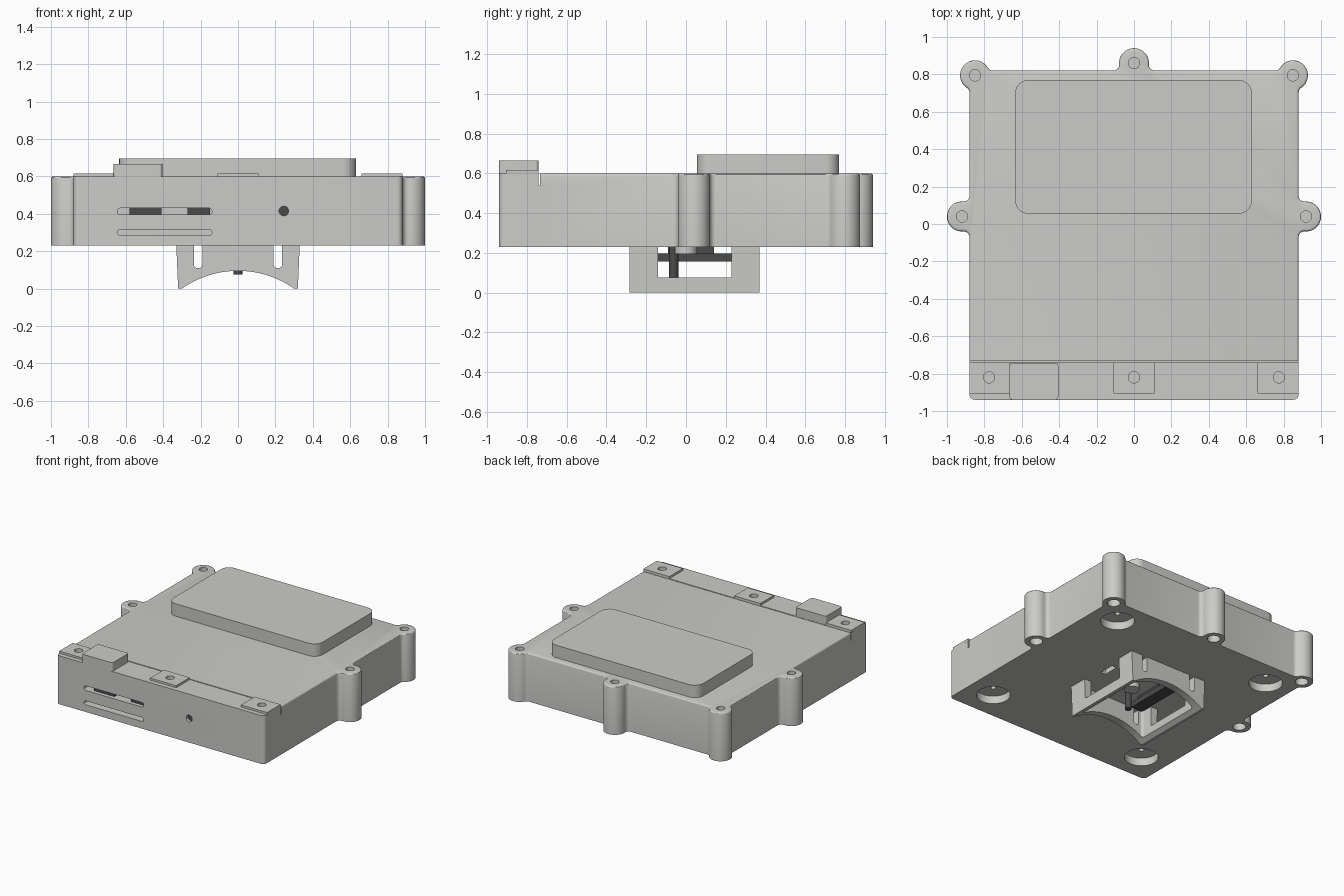
import bpy, bmesh, math
from mathutils import Vector

cube = bpy.data.objects.get("Cube")
if cube:
    bpy.data.objects.remove(cube)


def material(name, rgb):
    m = bpy.data.materials.new(name)
    m.use_nodes = True
    m.diffuse_color = (*rgb, 1)
    m.node_tree.nodes["Principled BSDF"].inputs["Base Color"].default_value = (*rgb, 1)
    return m


GREY = material("light_grey", (0.6, 0.6, 0.58))
DARK = material("dark_grey", (0.07, 0.07, 0.07))


# ---- profile helpers ----
def arc(c, r, a0, a1, n=8):
    return [(c[0] + r * math.cos(a0 + (a1 - a0) * i / n),
             c[1] + r * math.sin(a0 + (a1 - a0) * i / n)) for i in range(n + 1)]


def circle(x, y, r, n=32):
    return arc((x, y), r, 0, math.tau, n)[:-1]


def rect(x0, x1, y0, y1, r=0):
    if not r:
        return [(x0, y0), (x1, y0), (x1, y1), (x0, y1)]
    centres = [(x1 - r, y1 - r), (x0 + r, y1 - r), (x0 + r, y0 + r), (x1 - r, y0 + r)]
    return [p for i, c in enumerate(centres)
            for p in arc(c, r, i * math.pi / 2, (i + 1) * math.pi / 2)]


# ---- solids: each part is (profile, low, high, extrusion axis) ----
def fill(bm, pts, lo, hi, axis="z"):
    place = {"z": lambda u, v, w: (u, v, w),
             "y": lambda u, v, w: (u, w, v),
             "x": lambda u, v, w: (w, u, v)}[axis]
    a, b = ([bm.verts.new(place(u, v, w)) for u, v in pts] for w in (lo, hi))
    bm.faces.new(a)
    bm.faces.new(b)
    for i in range(len(a)):
        j = (i + 1) % len(a)
        bm.faces.new((a[i], a[j], b[j], b[i]))


def solid(name, parts, mat=GREY, edit=None):
    bm = bmesh.new()
    for p in parts:
        fill(bm, *p)
    bmesh.ops.recalc_face_normals(bm, faces=bm.faces)
    if edit:
        edit(bm)
    me = bpy.data.meshes.new(name)
    bm.to_mesh(me)
    bm.free()
    me.materials.append(mat)
    ob = bpy.data.objects.new(name, me)
    bpy.context.collection.objects.link(ob)
    return ob


def cut(ob, parts):
    cutter = solid("cutter", parts)
    cutter.hide_render = True
    mod = ob.modifiers.new("cut", "BOOLEAN")
    mod.operation, mod.solver, mod.object = "DIFFERENCE", "EXACT", cutter
    bpy.context.view_layer.update()
    me = bpy.data.meshes.new_from_object(ob.evaluated_get(bpy.context.evaluated_depsgraph_get()))
    ob.modifiers.clear()
    ob.data = me
    bpy.data.objects.remove(cutter)


# ---- case outline with five blended screw lugs ----
BASE, TOP, HALF, FRONT, BACK = 0.23, 0.6, 0.88, -0.94, 0.82
LUG, BLEND = 0.08, 0.03
X, Y = Vector((1, 0)), Vector((0, 1))
lugs = [((0.92, 0.04), X, X), ((0.85, 0.795), X, Y), ((0, 0.86), Y, Y),
        ((-0.85, 0.795), Y, -X), ((-0.92, 0.04), -X, -X)]


def angle(v):
    return math.atan2(v.y, v.x)


def blend_centre(c, n, side):
    t = Vector((-n.y, n.x))
    out = (BACK if n.y else HALF) + BLEND
    h = math.sqrt((LUG + BLEND) ** 2 - (out - c.dot(n)) ** 2)
    return n * out + t * (c.dot(t) + side * h)


def short_arc(c, a0, a1):
    d = (a1 - a0 + math.pi) % math.tau - math.pi
    return arc(c, BLEND, a0, a0 + d, 6)


outline = arc((HALF - 0.03, FRONT + 0.03), 0.03, -math.pi / 2, 0) + [(HALF, -0.735)]
for c, n0, n1 in lugs:
    c = Vector(c)
    f0, f1 = blend_centre(c, n0, -1), blend_centre(c, n1, 1)
    a0, a1 = angle(f0 - c), angle(f1 - c)
    outline += short_arc(f0, angle(-n0), angle(c - f0))
    outline += arc(c, LUG, a0, a0 + (a1 - a0) % math.tau, 24)[1:-1]
    outline += short_arc(f1, angle(c - f1), angle(-n1))
outline += [(-HALF, -0.735)] + arc((-HALF + 0.03, FRONT + 0.03), 0.03, math.pi, 1.5 * math.pi)


def soften_rim(bm):
    rim = [e for e in bm.edges
           if all(v.co.z > TOP - 0.001 and v.co.y > -0.74 for v in e.verts)
           and not all(abs(v.co.y + 0.735) < 0.001 for v in e.verts)]
    bmesh.ops.bevel(bm, geom=rim, offset=0.012, segments=3, profile=0.5, affect="EDGES")


case = solid("case", [(outline, BASE, TOP)], edit=soften_rim)

# lug holes, foot recesses and the seam behind the front strip
holes = []
for (x, y), _, _ in lugs:
    holes += [(circle(x, y, 0.045), 0.1, 0.45), (circle(x, y, 0.03), 0.56, 0.7)]
for x in (-0.67, 0.67):
    for y in (-0.72, 0.62):
        holes.append((circle(x, y, 0.118, 40), 0.1, 0.29))
holes.append((rect(0.26, 0.3, 0.0, 0.12), 0.1, 0.27))
holes.append((rect(-1.2, 1.2, -0.741, -0.733), 0.54, 0.7))
cut(case, holes)
# pilot holes, front slots and indicator hole
details = [(circle(x, y, 0.018, 16), 0.27, 0.36) for x in (-0.67, 0.67) for y in (-0.72, 0.62)]
details += [(rect(-0.645, -0.14, 0.395, 0.43, 0.016), -1.1, -0.82, "y"),
            (rect(-0.645, -0.14, 0.285, 0.315, 0.014), -1.1, -0.86, "y"),
            (circle(0.245, 0.415, 0.026, 16), -1.1, -0.86, "y")]
cut(case, details)

# connector pieces inside the upper slot and the indicator
solid("slot_connectors", [(rect(-0.58, -0.41, 0.392, 0.433), -0.91, -0.81, "y"),
                          (rect(-0.27, -0.15, 0.392, 0.433), -0.91, -0.81, "y")], DARK)
solid("indicator", [(circle(0.245, 0.415, 0.0255, 16), -0.92, -0.85, "y")], DARK)

# raised cover and front connector block
solid("raised_cover", [(rect(-0.635, 0.63, 0.055, 0.77, 0.07), TOP - 0.01, 0.695)])
solid("connector_block", [(rect(-0.665, -0.405, FRONT, -0.742, 0.015), TOP - 0.02, 0.665)])

# screw tabs on the front strip
for name, x0, x1, hx in (("right_tab", -HALF, -0.665, -0.775), ("middle_tab", -0.11, 0.11, 0),
                         ("left_tab", 0.66, HALF, 0.775)):
    hole = [(circle(hx, -0.82, 0.03), 0.57, 0.7)]
    tab = solid(name, [(rect(x0, x1, -0.905, -0.741), TOP - 0.005, 0.616)])
    cut(tab, hole)
    cut(case, hole)

# saddle mount underneath, arched to sit on a tube
saddle = [(0.33, 0.235), (-0.33, 0.235), (-0.32, 0), (-0.30, 0)]
saddle += arc((0, -0.426), 0.521, math.pi / 2 + 0.613, math.pi / 2 - 0.613, 24)[1:-1]
saddle += [(0.30, 0), (0.32, 0)]
mount = solid("saddle_mount", [(saddle, -0.285, 0.37, "y")])
cut(mount, [(rect(-0.27, 0.27, -0.23, 0.315, 0.02), -0.2, 0.5)])
cut(mount, [(rect(-0.14, 0.23, 0.077, 0.4), -0.6, 0.6, "x")])
cut(mount, [(rect(s * 0.213 - 0.022, s * 0.213 + 0.022, 0.11, 0.4, 0.018), -0.6, 0.6, "y")
            for s in (-1, 1)])

# parts inside the mount
solid("mount_boss", [(circle(0.02, 0, 0.055), 0.195, 0.24)])
solid("mount_plate", [(rect(-0.185, -0.09, -0.14, 0.23), 0.157, 0.198),
                      (rect(-0.16, -0.11, -0.09, 0.14), 0.19, 0.24)], DARK)
solid("mount_post", [(circle(0, -0.062, 0.024, 20), 0.075, 0.24)], DARK)

# smooth the curved walls, keep the corners crisp
bpy.ops.object.select_all(action="DESELECT")
for ob in bpy.context.collection.objects:
    if ob.type == "MESH":
        ob.select_set(True)
        bpy.context.view_layer.objects.active = ob
bpy.ops.object.shade_smooth_by_angle(angle=math.radians(30))
